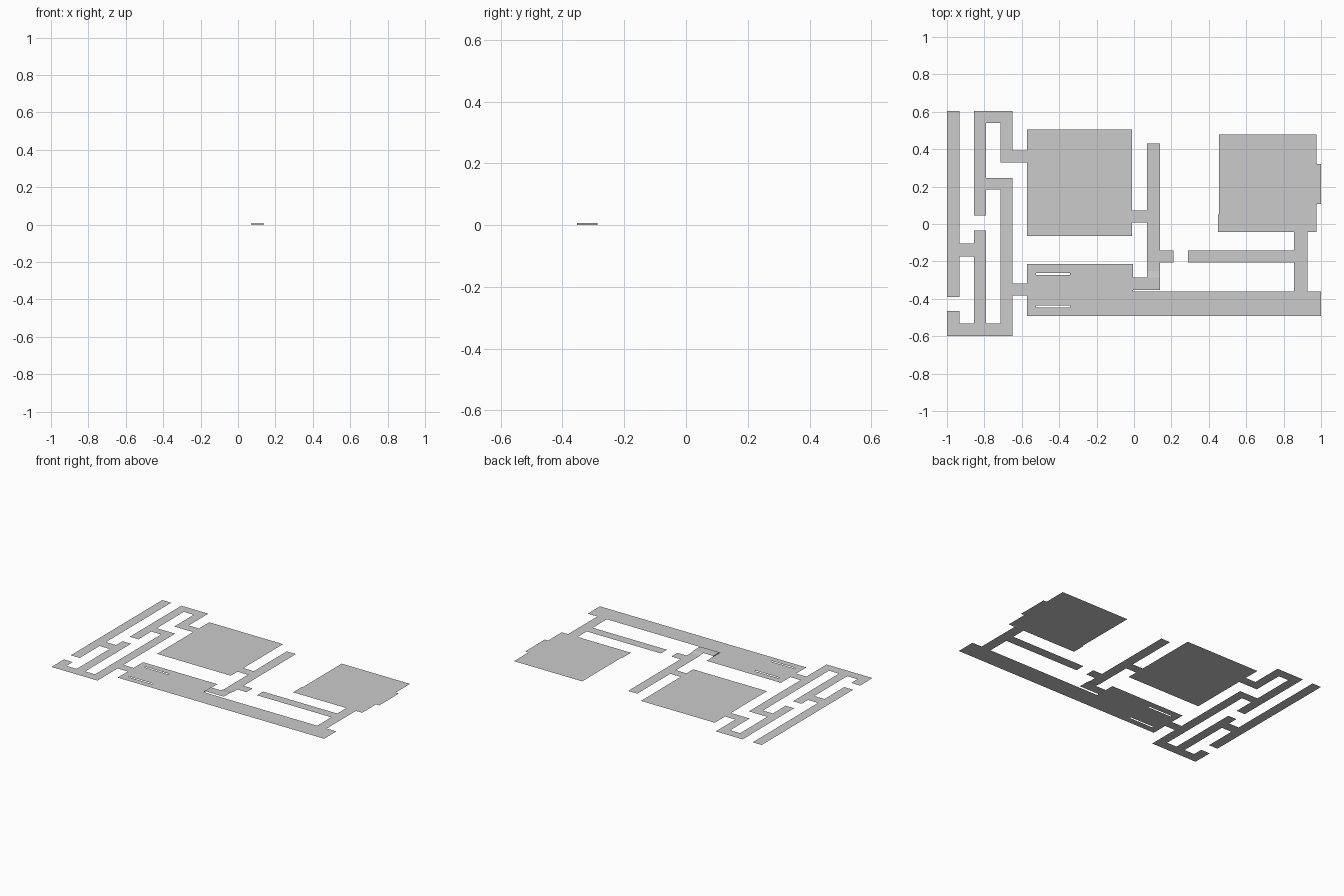
import bpy, bmesh

if "Cube" in bpy.data.objects:
    bpy.data.objects.remove(bpy.data.objects["Cube"])


def plate(name, rects, z=0.0):
    """Flat floor piece made of adjoining (x0, x1, y0, y1) rectangles."""
    bm = bmesh.new()
    for x0, x1, y0, y1 in rects:
        quad = [(x0, y0), (x1, y0), (x1, y1), (x0, y1)]
        bm.faces.new([bm.verts.new((x, y, z)) for x, y in quad])
    bmesh.ops.remove_doubles(bm, verts=bm.verts, dist=1e-5)
    return finish(name, bm)


def quad(name, points):
    bm = bmesh.new()
    bm.faces.new([bm.verts.new(p) for p in points])
    return finish(name, bm)


def finish(name, bm):
    mesh = bpy.data.meshes.new(name)
    bm.to_mesh(mesh)
    bm.free()
    ob = bpy.data.objects.new(name, mesh)
    bpy.context.collection.objects.link(ob)
    return ob


# Corridor lanes on the left
A, B, C, D, E, F = -1.0, -0.932, -0.855, -0.79, -0.715, -0.65
ROOM = -0.572

plate("outer_left_corridor", [(A, B, -0.39, 0.605), (B, C, -0.175, -0.105)])
plate("lower_left_corridor", [
    (A, F, -0.6, -0.533), (A, B, -0.533, -0.465),
    (C, D, -0.533, -0.035), (E, F, -0.533, 0.245),
    (D, E, 0.185, 0.245), (F, ROOM, -0.382, -0.318)])
plate("upper_left_corridor", [
    (C, D, 0.045, 0.605), (D, F, 0.54, 0.605),
    (E, F, 0.328, 0.54), (F, ROOM, 0.328, 0.392)])

# Large room and its exit
plate("upper_room", [(ROOM, -0.01, -0.064, 0.504), (-0.01, 0.07, 0.008, 0.072)])

# Lower room with two narrow slots
s0, s1 = -0.523, -0.342
plate("lower_room", [
    (ROOM, s0, -0.492, -0.215), (s1, -0.006, -0.492, -0.215),
    (s0, s1, -0.492, -0.447), (s0, s1, -0.437, -0.272), (s0, s1, -0.262, -0.215)])

# Middle corridor, with a shallow ramp up to a raised link
H = 0.006
plate("middle_corridor", [(0.07, 0.14, -0.25, 0.43), (0.14, 0.21, -0.207, -0.141)])
quad("corridor_ramp", [(0.07, -0.287, H), (0.14, -0.287, H), (0.14, -0.25, 0), (0.07, -0.25, 0)])
plate("raised_link", [(-0.006, 0.14, -0.353, -0.287)], H)
quad("link_step", [(-0.006, -0.287, 0), (-0.006, -0.353, 0), (-0.006, -0.353, H), (-0.006, -0.287, H)])

# Long bottom corridor and right-hand branch
plate("bottom_corridor", [(-0.006, 1.0, -0.492, -0.36)])
plate("right_corridor", [(0.855, 0.927, -0.36, -0.042), (0.29, 0.855, -0.207, -0.141)])

# Right room with side recesses
plate("right_room", [
    (0.455, 0.975, -0.042, 0.478), (0.975, 1.0, 0.107, 0.322), (0.449, 0.455, -0.042, 0.05)])
